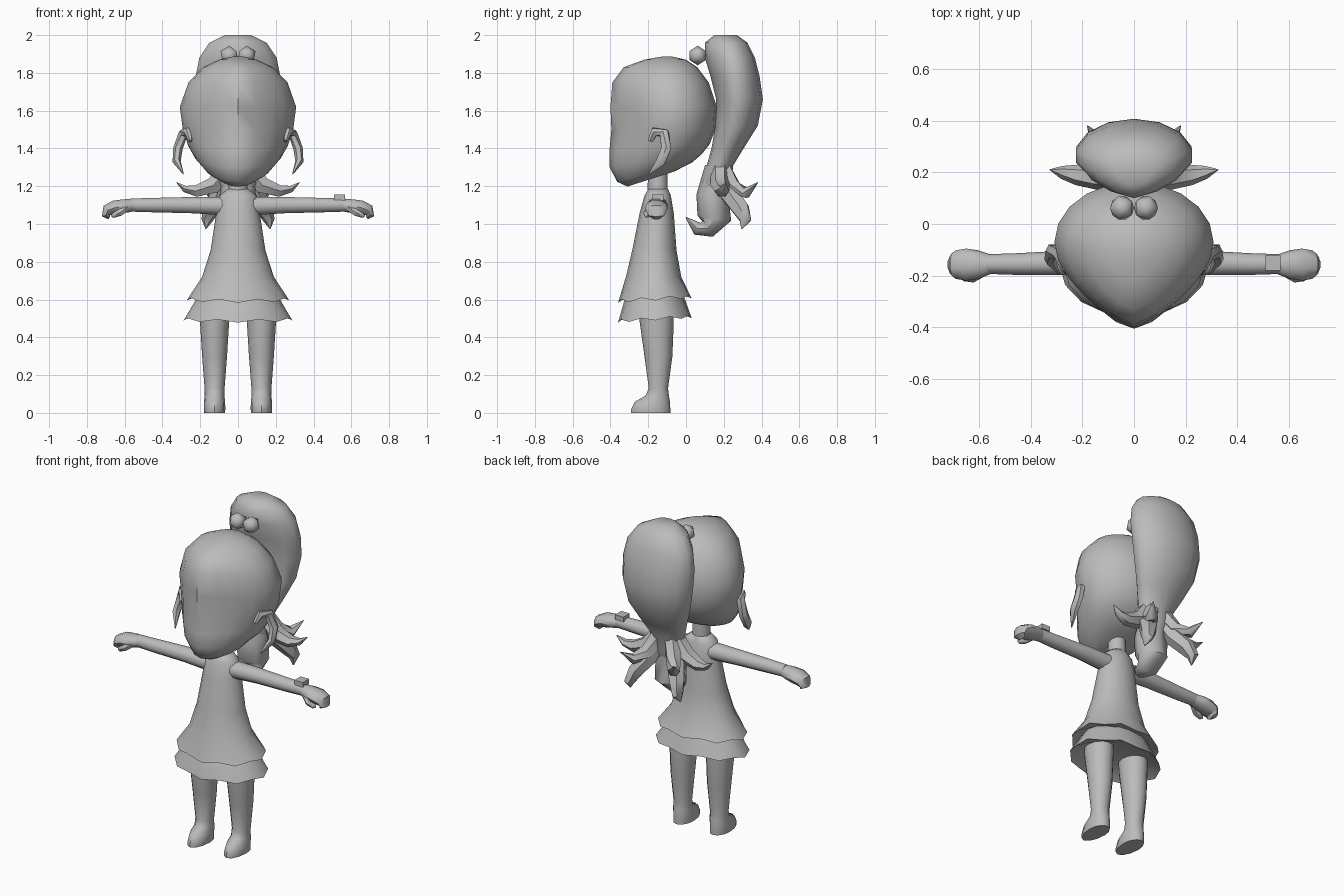
import bpy, bmesh, math
from mathutils import Vector

grey = bpy.data.materials.new("plain_grey")
grey.diffuse_color = (0.5, 0.5, 0.5, 1)


def finish(name, bm, mirror=False, angle=50):
    bmesh.ops.recalc_face_normals(bm, faces=bm.faces)
    me = bpy.data.meshes.new(name)
    bm.to_mesh(me)
    bm.free()
    ob = bpy.data.objects.new(name, me)
    bpy.context.collection.objects.link(ob)
    me.materials.append(grey)
    if mirror:
        ob.modifiers.new("mirror", 'MIRROR').use_clip = False
    bpy.ops.object.select_all(action='DESELECT')
    ob.select_set(True)
    bpy.context.view_layer.objects.active = ob
    bpy.ops.object.shade_smooth_by_angle(angle=math.radians(angle))
    return ob


def bridge(bm, rings):
    """Skin a list of equal-length point rings and cap both ends."""
    loops = [[bm.verts.new(p) for p in r] for r in rings]
    n = len(loops[0])
    for a, b in zip(loops, loops[1:]):
        for i in range(n):
            j = (i + 1) % n
            bm.faces.new((a[i], a[j], b[j], b[i]))
    bm.faces.new(loops[0])
    bm.faces.new(loops[-1])


def loft(name, rows, x=0, n=16, mirror=False, angle=50):
    """Rows: z, half width, front y, back y, widest y, tilt, front taper, scallop."""
    rings = []
    for z, w, f, b, c, tilt, k, scallop in rows:
        ring = []
        for i in range(n):
            t = 2 * math.pi * i / n
            co = math.cos(t)
            if co > 0:
                y = c - (c - f) * (co - k * abs(math.sin(2 * t)))
            else:
                y = c - (b - c) * co
            rise = scallop * (i % 2) + tilt * (y - c)
            ring.append((x + w * math.sin(t), y, z + rise))
        rings.append(ring)
    bm = bmesh.new()
    bridge(bm, rings)
    return finish(name, bm, mirror, angle)


def tube(name, path, side, n=8, mirror=False):
    """Path points: x, y, z, radius along side, radius across."""
    pts = [Vector(p[:3]) for p in path]
    rings = []
    for i, p in enumerate(path):
        d = (pts[min(i + 1, len(pts) - 1)] - pts[max(i - 1, 0)]).normalized()
        u = Vector(side)
        u = (u - d * u.dot(d)).normalized()
        v = d.cross(u)
        rings.append([pts[i] + u * p[3] * math.cos(a) + v * p[4] * math.sin(a)
                      for a in (2 * math.pi * k / n for k in range(n))])
    bm = bmesh.new()
    bridge(bm, rings)
    return finish(name, bm, mirror)


# Head: rounded back, pointed brow, flatter cheeks and a tilted jaw
loft("head", [
    (1.886, .03, -.13, -.07, -.10, 0, 0, 0),
    (1.87, .10, -.22, .00, -.10, 0, .05, 0),
    (1.83, .185, -.33, .06, -.09, 0, .10, 0),
    (1.75, .262, -.39, .12, -.08, 0, .13, 0),
    (1.62, .308, -.40, .163, -.07, 0, .16, 0),
    (1.50, .292, -.395, .155, -.07, 0, .15, 0),
    (1.41, .262, -.405, .125, -.08, .06, .10, 0),
    (1.345, .225, -.405, .085, -.10, .14, .06, 0),
    (1.285, .165, -.365, .035, -.13, .26, .02, 0),
    (1.24, .09, -.31, -.06, -.18, .32, 0, 0),
], n=20)

# Neck
loft("neck", [
    (1.32, .05, -.20, -.10, -.15, 0, 0, 0),
    (1.12, .055, -.205, -.095, -.15, 0, 0, 0),
], n=10)

# Dress: bodice flaring to a scalloped hem, closed underneath
loft("dress", [
    (1.185, .055, -.20, -.095, -.15, 0, 0, 0),
    (1.15, .10, -.22, -.08, -.15, 0, 0, 0),
    (1.06, .115, -.245, -.065, -.15, 0, 0, 0),
    (.86, .145, -.285, -.05, -.16, 0, 0, 0),
    (.72, .19, -.318, -.025, -.16, 0, 0, 0),
    (.595, .272, -.36, .03, -.16, .06, 0, .018),
    (.63, .20, -.30, -.03, -.16, 0, 0, 0),
], n=16, angle=60)

# Lower skirt tier
loft("lower_skirt", [
    (.66, .18, -.29, -.03, -.16, 0, 0, 0),
    (.60, .222, -.325, -.005, -.16, 0, 0, 0),
    (.49, .288, -.36, .03, -.16, .06, 0, .016),
    (.53, .21, -.30, -.03, -.16, 0, 0, 0),
], n=16, angle=60)

# Legs with feet
loft("leg", [
    (.60, .078, -.25, -.065, -.155, 0, 0, 0),
    (.48, .077, -.245, -.065, -.155, 0, 0, 0),
    (.30, .066, -.22, -.072, -.145, 0, 0, 0),
    (.13, .053, -.197, -.095, -.145, 0, 0, 0),
    (.09, .052, -.215, -.09, -.145, 0, 0, 0),
    (.06, .056, -.27, -.085, -.16, 0, 0, 0),
    (.02, .057, -.29, -.083, -.17, 0, 0, 0),
    (0, .055, -.29, -.083, -.17, 0, 0, 0),
], x=.124, n=12, mirror=True)

# Arms, hands and thumbs
tube("arm", [
    (.05, -.15, 1.095, .055, .052),
    (.25, -.15, 1.10, .048, .045),
    (.45, -.155, 1.10, .042, .040),
    (.57, -.155, 1.10, .038, .036),
], (0, 1, 0), 10, True)
tube("hand", [
    (.55, -.155, 1.10, .036, .034),
    (.60, -.157, 1.095, .055, .038),
    (.65, -.157, 1.087, .062, .040),
    (.69, -.157, 1.072, .055, .035),
    (.70, -.157, 1.045, .042, .022),
    (.682, -.157, 1.032, .025, .010),
], (0, 1, 0), 10, True)
tube("thumb", [
    (.59, -.185, 1.085, .022, .02),
    (.625, -.205, 1.06, .022, .02),
    (.66, -.205, 1.045, .016, .015),
    (.67, -.205, 1.04, .005, .005),
], (0, 1, 0), 6, True)

# Wrist ornament on one arm
bm = bmesh.new()
bmesh.ops.create_cube(bm, size=1)
for v in bm.verts:
    v.co = (.538 + v.co.x * .058, -.15 + v.co.y * .06, 1.14 + v.co.z * .03)
finish("bracelet", bm, angle=30)

# Side locks curling around the ears
tube("side_lock", [
    (.25, -.19, 1.44, .012, .015),
    (.265, -.165, 1.49, .022, .025),
    (.29, -.115, 1.48, .025, .028),
    (.318, -.105, 1.40, .025, .03),
    (.325, -.135, 1.33, .022, .028),
    (.29, -.195, 1.265, .003, .003),
], (1, 0, 0), 6, True)

# Ponytail
loft("ponytail", [
    (2.0, .07, .15, .27, .21, 0, 0, 0),
    (1.96, .155, .10, .325, .23, 0, .08, 0),
    (1.88, .21, .10, .365, .25, 0, .10, 0),
    (1.78, .23, .13, .39, .26, 0, .10, 0),
    (1.66, .228, .16, .407, .27, 0, .08, 0),
    (1.52, .20, .155, .38, .26, 0, .05, 0),
    (1.40, .15, .135, .305, .22, 0, 0, 0),
    (1.31, .11, .11, .25, .18, 0, 0, 0),
    (1.22, .10, .08, .24, .16, 0, 0, 0),
    (1.16, .07, .09, .22, .16, 0, 0, 0),
], n=14)

# Ponytail ends: outward flick, rear flick, lower tuft and central curl
tube("outer_flick", [
    (.05, .18, 1.29, .05, .06),
    (.13, .18, 1.205, .05, .05),
    (.22, .19, 1.175, .04, .035),
    (.28, .20, 1.185, .025, .02),
    (.325, .21, 1.22, .002, .002),
], (0, 1, 0), 6, True)
tube("rear_flick", [
    (.05, .20, 1.28, .05, .05),
    (.09, .25, 1.195, .045, .045),
    (.14, .32, 1.165, .035, .03),
    (.18, .38, 1.22, .002, .002),
], (1, 0, 0), 6, True)
tube("lower_tuft", [
    (.05, .19, 1.26, .05, .05),
    (.09, .23, 1.16, .055, .055),
    (.14, .29, 1.08, .045, .05),
    (.165, .315, 1.02, .03, .035),
    (.17, .295, .975, .003, .003),
], (1, 0, 0), 6, True)
tube("center_curl", [
    (0, .17, 1.30, .08, .07),
    (0, .14, 1.15, .095, .085),
    (0, .15, 1.03, .09, .09),
    (0, .115, .975, .07, .05),
    (0, .06, .975, .045, .035),
    (0, 0, 1.035, .003, .003),
], (1, 0, 0), 8)

# Hair tie beads
bm = bmesh.new()
bmesh.ops.create_icosphere(bm, subdivisions=1, radius=.052)
for v in bm.verts:
    v.co += Vector((.046, .062, 1.892))
finish("hair_bead", bm, True)
